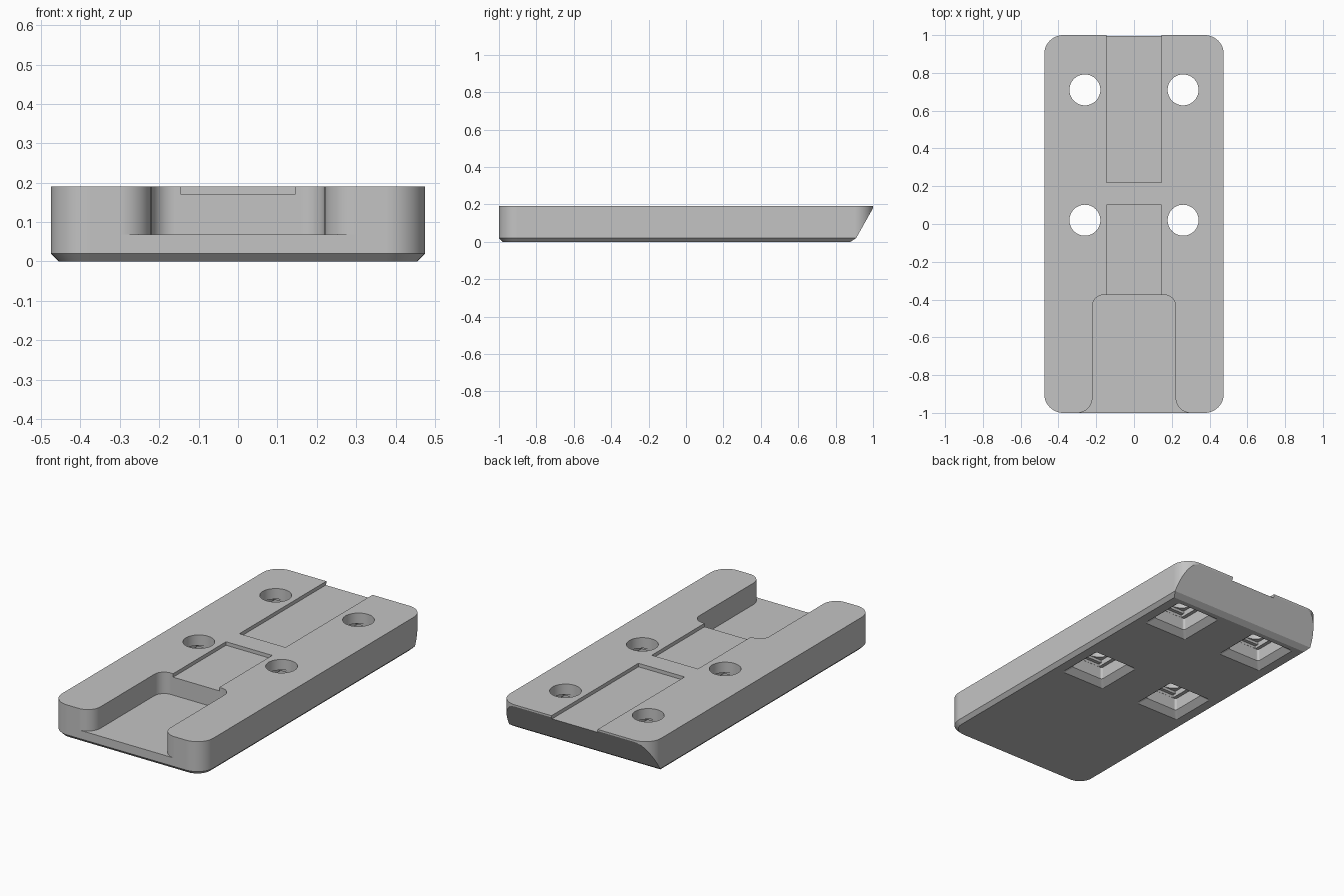
import bpy
import bmesh
import math
from mathutils import Vector

old = bpy.data.objects.get("Cube")
if old:
    bpy.data.objects.remove(old, do_unlink=True)

GREY = (0.55, 0.55, 0.55, 1.0)
TOP = 0.19
HALF_W = 0.475

mat = bpy.data.materials.new("plain grey")
mat.use_nodes = True
mat.diffuse_color = GREY
mat.node_tree.nodes["Principled BSDF"].inputs["Base Color"].default_value = GREY


def arc(cx, cy, r, start, end, steps=12):
    angles = [math.radians(start + (end - start) * i / steps) for i in range(steps + 1)]
    return [(cx + r * math.cos(a), cy + r * math.sin(a)) for a in angles]


def rounded_rect(hx, hy, r, cx=0, cy=0, steps=12):
    pts = []
    for i, (sx, sy) in enumerate([(1, 1), (-1, 1), (-1, -1), (1, -1)]):
        pts += arc(cx + sx * (hx - r), cy + sy * (hy - r), r, 90 * i, 90 * i + 90, steps)
    return pts


def loft(name, levels):
    """Closed solid from a stack of (outline, z) rings with equal point counts."""
    bm = bmesh.new()
    rings = [[bm.verts.new((x, y, z)) for x, y in outline] for outline, z in levels]
    n = len(rings[0])
    for low, high in zip(rings, rings[1:]):
        for i in range(n):
            j = (i + 1) % n
            bm.faces.new((low[i], low[j], high[j], high[i]))
    bm.faces.new(rings[0][::-1])
    bm.faces.new(rings[-1])
    bmesh.ops.recalc_face_normals(bm, faces=bm.faces)
    mesh = bpy.data.meshes.new(name)
    bm.to_mesh(mesh)
    bm.free()
    obj = bpy.data.objects.new(name, mesh)
    bpy.context.collection.objects.link(obj)
    return obj


def slice_back(obj, upper, lower):
    """Cut off everything behind the sloping plane through two (y, z) points."""
    dy, dz = upper[0] - lower[0], upper[1] - lower[1]
    bm = bmesh.new()
    bm.from_mesh(obj.data)
    cut = bmesh.ops.bisect_plane(
        bm, geom=bm.verts[:] + bm.edges[:] + bm.faces[:], dist=1e-5,
        plane_co=Vector((0, lower[0], lower[1])),
        plane_no=Vector((0, dz, -dy)).normalized(), clear_outer=True)
    edges = [e for e in cut["geom_cut"] if isinstance(e, bmesh.types.BMEdge)]
    bmesh.ops.contextual_create(bm, geom=edges)
    bmesh.ops.recalc_face_normals(bm, faces=bm.faces)
    bm.to_mesh(obj.data)
    bm.free()


# Plate with rounded corners and a chamfered underside
CH = 0.02
full = rounded_rect(HALF_W, 1, 0.1)
plate = loft("mounting_plate", [
    (rounded_rect(HALF_W - CH, 1 - CH, 0.1 - CH), 0), (full, CH), (full, TOP)])
plate.data.materials.append(mat)

# Undercut back end and its lower chamfer
slice_back(plate, (1.0, 0.18), (0.91, 0.02))
slice_back(plate, (0.91, 0.02), (0.88, 0.0))

cutters = []

# Open front bay with flared mouth
side = [(0.30, -1.1)] + arc(0.30, -0.92, 0.08, 270, 180) + arc(0.16, -0.435, 0.06, 0, 90)
bay = side + [(-x, y) for x, y in reversed(side)]
cutters.append(loft("bay_cutter", [(bay, 0.068), (bay, 0.3)]))

# Shallow channels along the top
for y0, y1 in ((0.22, 1.1), (-0.5, 0.10)):
    strip = [(-0.145, y0), (0.145, y0), (0.145, y1), (-0.145, y1)]
    cutters.append(loft("channel_cutter", [(strip, 0.17), (strip, 0.3)]))

# Four screw holes with stepped square nut pockets below
for x in (-0.26, 0.26):
    for y in (0.02, 0.71):
        def square(hx, hy, r=0.012):
            return rounded_rect(hx, hy, r, x, y, 4)
        mouth, nut = square(0.163, 0.163), square(0.105, 0.105)
        slot, step = square(0.084, 0.104, 0.004), square(0.084, 0.084, 0.004)
        hole = arc(x, y, 0.082, 0, 360, 48)[:-1]
        cutters += [
            loft("nut_cutter", [(mouth, -0.02), (nut, 0.03), (nut, 0.10)]),
            loft("slot_cutter", [(slot, 0.05), (slot, 0.115)]),
            loft("step_cutter", [(step, 0.06), (step, 0.13)]),
            loft("hole_cutter", [(hole, 0.07), (hole, 0.3)]),
        ]

# Carve everything out of the plate
bpy.ops.object.select_all(action="DESELECT")
bpy.context.view_layer.objects.active = plate
plate.select_set(True)
for cutter in cutters:
    cutter.hide_render = True
    mod = plate.modifiers.new("cut", "BOOLEAN")
    mod.operation = "DIFFERENCE"
    mod.solver = "EXACT"
    mod.object = cutter
    bpy.ops.object.modifier_apply(modifier=mod.name)
    bpy.data.objects.remove(cutter, do_unlink=True)

# Smooth the rounded walls, keep the machined edges crisp
bpy.ops.object.shade_smooth_by_angle(angle=math.radians(25))
weighted = plate.modifiers.new("even_shading", "WEIGHTED_NORMAL")
weighted.keep_sharp = True
